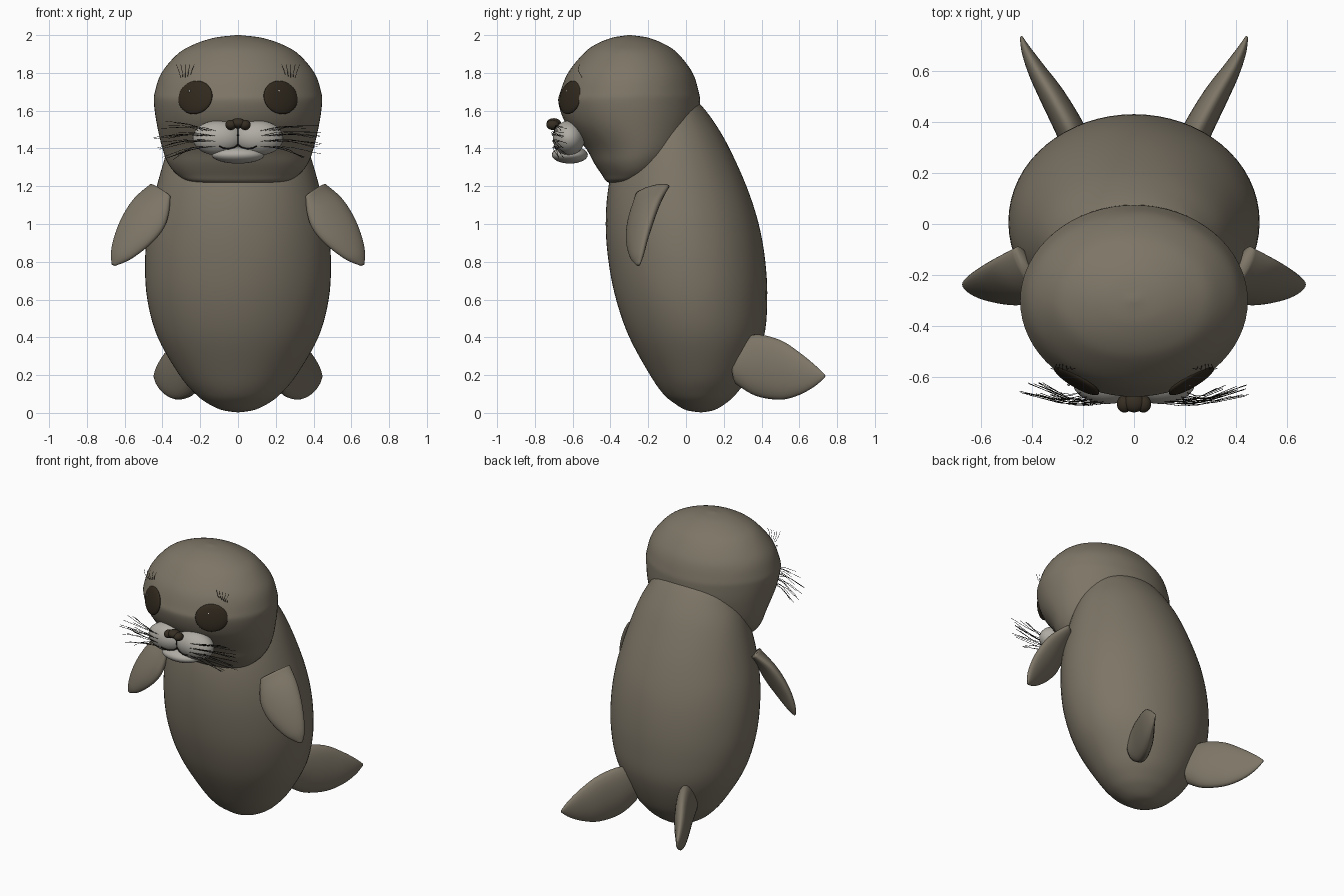
import bpy, bmesh, math, random
from mathutils import Vector, Matrix

if "Cube" in bpy.data.objects:
    bpy.data.objects.remove(bpy.data.objects["Cube"])

random.seed(4)


def mat(name, rgb):
    m = bpy.data.materials.new(name)
    m.diffuse_color = (*rgb, 1)
    m.use_nodes = True
    m.node_tree.nodes["Principled BSDF"].inputs["Base Color"].default_value = m.diffuse_color
    return m


FUR = mat("grey brown fur", (0.205, 0.178, 0.134))
PALE = mat("pale muzzle", (0.43, 0.41, 0.37))
EYE = mat("dark eye", (0.03, 0.022, 0.013))
NOSE = mat("nose brown", (0.036, 0.027, 0.017))
LINE = mat("whisker black", (0.012, 0.01, 0.008))
GLINT = mat("eye glint", (0.6, 0.58, 0.55))


def finish(bm, name, material):
    bmesh.ops.recalc_face_normals(bm, faces=bm.faces)
    me = bpy.data.meshes.new(name)
    bm.to_mesh(me)
    bm.free()
    for p in me.polygons:
        p.use_smooth = True
    me.materials.append(material)
    ob = bpy.data.objects.new(name, me)
    bpy.context.collection.objects.link(ob)
    return ob


def smooth_keys(keys, steps):
    """Catmull-Rom interpolation of tuples of numbers."""
    out = []
    for i in range(len(keys) - 1):
        p0, p1, p2 = keys[max(i - 1, 0)], keys[i], keys[i + 1]
        p3 = keys[min(i + 2, len(keys) - 1)]
        for k in range(steps):
            t = k / steps
            out.append([0.5 * (2 * b + (c - a) * t + (2 * a - 5 * b + 4 * c - d) * t * t
                               + (3 * b - a - 3 * c + d) * t ** 3)
                        for a, b, c, d in zip(p0, p1, p2, p3)])
    return out + [list(keys[-1])]


def loft(name, sections, material, n=48):
    """Skin ellipses given as (centre, axis a, axis b)."""
    bm = bmesh.new()
    rings = []
    for c, a, b in sections:
        rings.append([bm.verts.new(c + a * math.cos(2 * math.pi * i / n)
                                   + b * math.sin(2 * math.pi * i / n)) for i in range(n)])
    for r, q in zip(rings, rings[1:]):
        for i in range(n):
            j = (i + 1) % n
            bm.faces.new((r[i], r[j], q[j], q[i]))
    bm.faces.new(rings[0])
    bm.faces.new(rings[-1])
    return finish(bm, name, material)


def level_loft(name, keys, material):
    """Keys: height, front y, back y, half width."""
    secs = [(Vector((0, (f + b) / 2, z)), Vector((w, 0, 0)), Vector((0, (b - f) / 2, 0)))
            for z, f, b, w in smooth_keys(keys, 5)]
    return loft(name, secs, material, 64)


def ball(name, loc, size, material, rot=None):
    bm = bmesh.new()
    m = Matrix.Translation(loc) @ (rot or Matrix()) @ Matrix.Diagonal((*size, 1))
    bmesh.ops.create_uvsphere(bm, u_segments=32, v_segments=20, radius=1, matrix=m)
    return finish(bm, name, material)


def strands(name, paths, radius, material):
    cu = bpy.data.curves.new(name, 'CURVE')
    cu.dimensions = '3D'
    cu.bevel_depth = radius
    cu.bevel_resolution = 1
    for pts in paths:
        sp = cu.splines.new('POLY')
        sp.points.add(len(pts) - 1)
        for i, p in enumerate(pts):
            sp.points[i].co = (*p, 1)
    cu.materials.append(material)
    ob = bpy.data.objects.new(name, cu)
    bpy.context.collection.objects.link(ob)


# body and hooded head
level_loft("body", [
    (0.003, .075, .085, .005), (.015, .0, .15, .085), (.05, -.06, .21, .16),
    (.1, -.12, .265, .225), (.2, -.19, .335, .31), (.4, -.3, .412, .425),
    (.6, -.37, .43, .48), (.8, -.41, .42, .492), (1.0, -.425, .385, .475),
    (1.2, -.41, .32, .43), (1.4, -.36, .23, .37), (1.53, -.32, .155, .31),
    (1.64, -.26, .07, .24), (1.75, -.2, -.05, .1)], FUR)
level_loft("head", [
    (1.213, -.38, -.3, .1), (1.225, -.42, -.2, .25), (1.26, -.445, -.1, .32),
    (1.32, -.485, -.03, .37), (1.4, -.53, .03, .40), (1.53, -.635, .07, .43),
    (1.64, -.675, .075, .445), (1.7, -.665, .067, .44), (1.8, -.625, .035, .405),
    (1.9, -.545, -.04, .32), (1.95, -.48, -.11, .235), (1.985, -.395, -.195, .13),
    (1.998, -.32, -.275, .03), (2.0, -.302, -.298, .003)], FUR)

# muzzle pads, chin and nose
PAD_C, PAD_R = Vector((.105, -.62, 1.455)), Vector((.135, .085, .092))


def pad_y(x, z):
    q = 1 - ((abs(x) - PAD_C.x) / PAD_R.x) ** 2 - ((z - PAD_C.z) / PAD_R.z) ** 2
    return PAD_C.y - PAD_R.y * math.sqrt(max(q, 0.05))


ball("chin", (0, -.615, 1.366), (.14, .095, .046), PALE)
ball("nose_bridge", (0, -.70, 1.533), (.042, .038, .027), NOSE)
for s, side in ((1, "right"), (-1, "left")):
    ball(side + "_muzzle_pad", (s * PAD_C.x, PAD_C.y, PAD_C.z), PAD_R, PALE)
    ball(side + "_nostril", (s * .037, -.705, 1.525), (.03, .034, .027), NOSE)

    # eyes lie flat against the head
    n = Vector((s * .5, -.83, .2)).normalized()
    rot = n.to_track_quat('Z', 'Y').to_matrix().to_4x4()
    ball(side + "_eye", (s * .226, -.612, 1.67), (.104, .09, .022), EYE, rot)
    ball(side + "_eye_glint", Vector((s * .226 - .02, -.612, 1.70)) + n * .021,
         (.006, .006, .004), GLINT, rot)

    # front flippers: inner edge (x, y, z), outer edge (x, y, z), half thickness
    keys = [(.36, -.265, 1.15, .46, -.09, 1.205, .035), (.37, -.29, 1.05, .55, -.14, 1.13, .045),
            (.40, -.305, .97, .615, -.18, 1.03, .045), (.47, -.308, .89, .655, -.21, .93, .037),
            (.57, -.29, .815, .672, -.23, .845, .025), (.65, -.26, .78, .668, -.245, .786, .007)]
    secs = []
    for x1, y1, z1, x2, y2, z2, t in smooth_keys(keys, 5):
        p, q = Vector((s * x1, y1, z1)), Vector((s * x2, y2, z2))
        a = (q - p) / 2
        secs.append(((p + q) / 2, a, a.cross(Vector((s * .68, -.1, -.73))).normalized() * t))
    loft(side + "_front_flipper", secs, FUR, 32)

    # hind flippers: x, y, low z, high z, half thickness
    keys = [(.21, .27, .15, .38, .06), (.25, .37, .09, .415, .058), (.32, .5, .07, .385, .05),
            (.38, .6, .095, .32, .036), (.422, .68, .14, .255, .02), (.443, .735, .187, .203, .005)]
    loft(side + "_hind_flipper",
         [(Vector((s * x, y, (lo + hi) / 2)), Vector((0, 0, (hi - lo) / 2)),
           Vector((s * .87, -.48, 0)) * t) for x, y, lo, hi, t in smooth_keys(keys, 5)], FUR, 32)

    # whiskers fan out from the pads, short ones above the eyes
    hairs = []
    for row in range(4):
        for col in range(5):
            x, z = .12 + .022 * col, 1.41 + .028 * row
            p = Vector((s * x, pad_y(x, z), z))
            e = Vector((s * random.uniform(.32, .45), random.uniform(-.68, -.62),
                        1.36 + .055 * row + random.uniform(-.02, .02)))
            m = (p + e) / 2 + Vector((0, -.02, .012))
            hairs.append([p, (p + m) / 2 + Vector((0, -.006, .004)), m, e])
    for k in range(5):
        x = .255 + .012 * k
        hairs.append([(s * x, -.55, 1.775), (s * (x + .005 * (k - 2)), -.57, 1.81),
                      (s * (x + .012 * (k - 2)), -.565, 1.845)])
    strands(side + "_whiskers", hairs, .0012, LINE)

# mouth line
mouth = [[(0, pad_y(0, z) - .004, z) for z in (1.51, 1.47, 1.42)]]
for s in (1, -1):
    mouth.append([(s * x, pad_y(x, z) - .003, z) for x, z in
                  ((0, 1.42), (.02, 1.405), (.05, 1.398), (.08, 1.402), (.1, 1.413))])
strands("mouth_line", mouth, .004, LINE)
